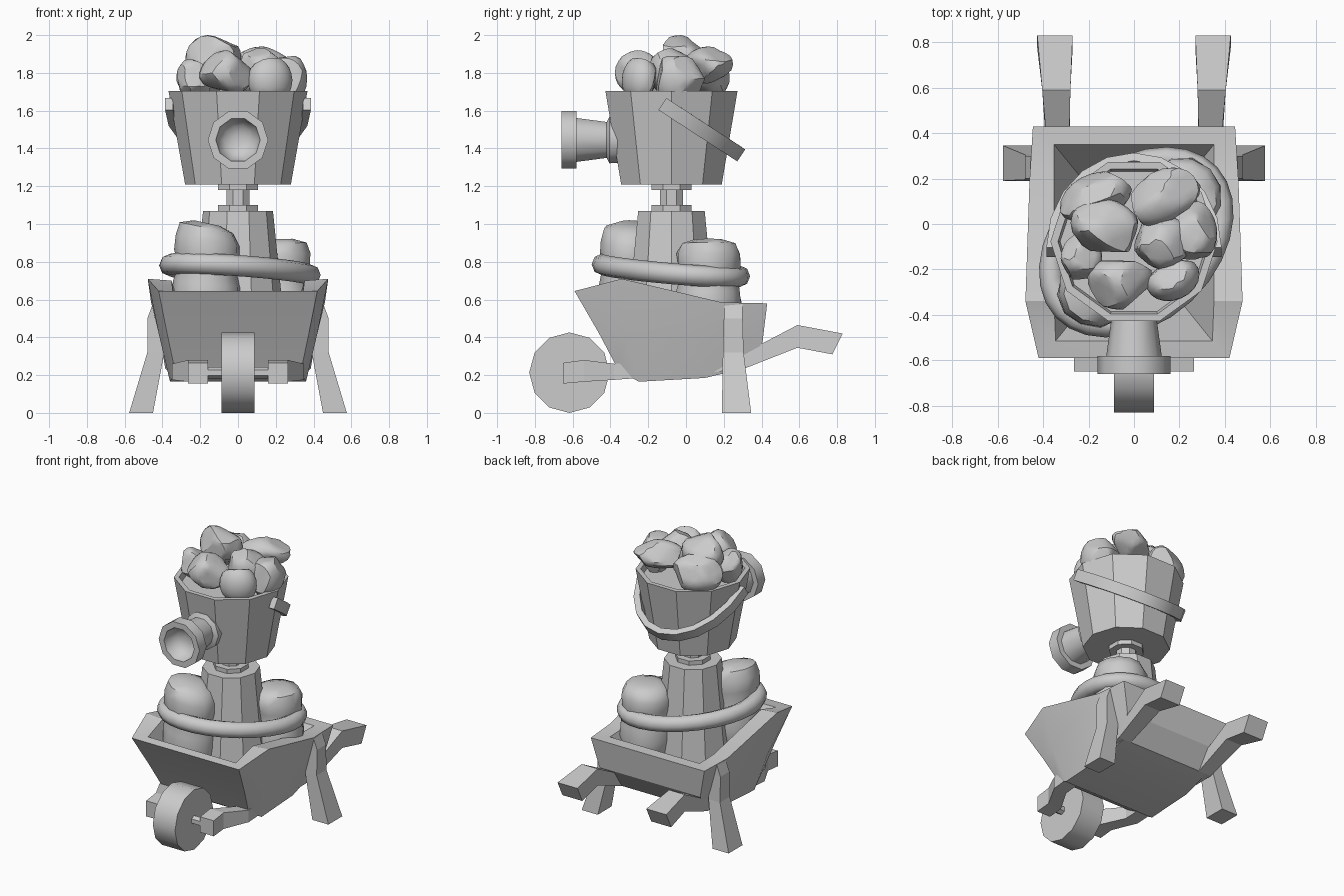
import bpy, bmesh, math, random
from mathutils import Matrix, Vector

if "Cube" in bpy.data.objects:
    bpy.data.objects.remove(bpy.data.objects["Cube"])

random.seed(7)
TAU = math.tau


def finish(name, bm, smooth=None):
    bmesh.ops.recalc_face_normals(bm, faces=bm.faces)
    me = bpy.data.meshes.new(name)
    bm.to_mesh(me)
    bm.free()
    ob = bpy.data.objects.new(name, me)
    bpy.context.collection.objects.link(ob)
    if smooth:
        bpy.ops.object.select_all(action='DESELECT')
        ob.select_set(True)
        bpy.context.view_layer.objects.active = ob
        bpy.ops.object.shade_smooth_by_angle(angle=math.radians(smooth))
    return ob


def loft(name, rings, closed=False, caps="ngon", smooth=None):
    """Skin a list of equal-length point rings."""
    bm = bmesh.new()
    vs = [[bm.verts.new(p) for p in r] for r in rings]
    n = len(vs[0])
    pairs = list(zip(vs, vs[1:])) + ([(vs[-1], vs[0])] if closed else [])
    for a, b in pairs:
        for i in range(n):
            j = (i + 1) % n
            bm.faces.new((a[i], a[j], b[j], b[i]))
    if not closed:
        for r in (vs[0], vs[-1]):
            if caps == "ngon":
                bm.faces.new(r)
            else:  # strip of quads between mirrored halves
                for i in range(n // 2 - 1):
                    bm.faces.new((r[i], r[i + 1], r[n - 2 - i], r[n - 1 - i]))
    return finish(name, bm, smooth)


def lathe(name, profile, n, matrix, smooth=None, phase=0.0):
    """Turn (radius, height) points around the local z axis."""
    rings = [[matrix @ Vector((r * math.cos(phase + TAU * i / n), r * math.sin(phase + TAU * i / n), z))
              for i in range(n)] for r, z in profile]
    return loft(name, rings, smooth=smooth)


# wheelbarrow tray: right half of each ring, front to back
tray = [
    [(.335, -.36, .23), (.36, -.25, .165), (.36, .1, .185), (.345, .31, .235)],
    [(.375, -.46, .42), (.42, -.32, .42), (.41, .15, .38), (.395, .405, .375)],
    [(.42, -.59, .645), (.478, -.34, .71), (.46, .19, .585), (.445, .43, .58)],
    [(.345, -.515, .645), (.352, -.34, .70), (.352, .19, .585), (.352, .35, .58)],
    [(.22, -.36, .34), (.24, -.3, .34), (.24, .15, .34), (.23, .2, .34)],
]
loft("tray", [h + [(-x, y, z) for x, y, z in reversed(h)] for h in tray], caps="strip", smooth=25)

# side rails with handles: x, half width, top y z, bottom y z
rail = [
    (.212, .053, -.65, .265, -.65, .155),
    (.212, .053, -.54, .28, -.54, .165),
    (.30, .05, -.38, .26, -.38, .175),
    (.315, .045, .1, .28, .1, .21),
    (.335, .05, .37, .35, .31, .235),
    (.342, .062, .59, .465, .59, .345),
    (.348, .078, .83, .42, .775, .31),
]
# legs: height, x, half width, y range
leg = [
    (.58, .42, .03, .2, .30),
    (.5, .44, .04, .2, .30),
    (.32, .435, .045, .195, .305),
    (0, .513, .063, .19, .345),
]
for s, side in ((1, "right"), (-1, "left")):
    loft("rail_" + side, [[(s * (x - w), yt, zt), (s * (x + w), yt, zt), (s * (x + w), yb, zb), (s * (x - w), yb, zb)]
                          for x, w, yt, zt, yb, zb in rail])
    loft("leg_" + side, [[(s * (x - w), a, z), (s * (x + w), a, z), (s * (x + w), b, z), (s * (x - w), b, z)]
                         for z, x, w, a, b in leg])

# wheel and axle
hub = Matrix.Translation((0, -.617, .213)) @ Matrix.Rotation(math.pi / 2, 4, 'Y')
lathe("wheel", [(.213, -.087), (.213, .087)], 12, hub, smooth=35)
lathe("axle", [(.03, -.18), (.03, .18)], 6, hub)

# torso, neck and bucket share one axis
axis = Matrix.Translation((0, -.077, 0))
lathe("torso", [(.26, .33), (.185, 1.07)], 10, axis)
lathe("neck", [(.115, 1.06), (.115, 1.10), (.067, 1.10), (.067, 1.18), (.115, 1.18), (.115, 1.215)],
      8, axis, phase=math.pi / 8)
lathe("bucket_head", [(.28, 1.21), (.368, 1.705), (.335, 1.705), (.325, 1.66)], 10, axis)

# snout with a hollow bowl
lathe("snout", [(.125, .33), (.13, .405), (.10, .42), (.122, .58), (.16, .58), (.16, .66),
                (.118, .66), (.105, .61), (.075, .575), (.03, .56)],
      10, Matrix.Translation((0, 0, 1.445)) @ Matrix.Rotation(math.pi / 2, 4, 'X'), smooth=40)

# bucket handle hanging behind
across = Vector((0, .27, .40)).normalized()
rings = []
for i in range(11):
    c, s = math.cos(math.pi * i / 10), math.sin(math.pi * i / 10)
    mid = Vector((.365 * c, -.125 + .40 * s, 1.635 - .26 * s))
    out = Vector((c, .83 * s, -.56 * s)).normalized()
    rings.append([mid + a * .038 * across + b * .021 * out for a, b in ((1, 1), (1, -1), (-1, -1), (-1, 1))])
loft("bucket_handle", rings, smooth=25)


# sacks tied to the torso
def sack(name, cx, cy, rx, ry, z0, z1, slope, turn):
    prof = [(.6, 0), (.95, .1), (1.05, .35), (1.0, .5), (.9, .62), (.97, .74), (.98, .86), (.82, .96), (.4, 1)]
    rings = []
    for r, f in prof:
        ring = []
        for i in range(12):
            t = turn + TAU * i / 12
            k = r * (1 + random.uniform(-.04, .04))
            x, y = k * rx * math.cos(t), k * ry * math.sin(t)
            ring.append((cx + x, cy + y, z0 + (z1 - z0) * f + slope * x * f))
        rings.append(ring)
    loft(name, rings, smooth=50)


sack("front_sack", -.165, -.295, .175, .165, .36, 1.005, -.22, .1)
sack("back_sack", .22, .12, .175, .175, .36, .92, .03, .3)

# rope ring around torso and sacks, long axis on the diagonal
rope = []
for i in range(28):
    t = TAU * i / 28
    u, v = .43 * math.cos(t), .30 * math.sin(t)
    d = math.radians(43)
    x, y = u * math.cos(d) - v * math.sin(d), u * math.sin(d) + v * math.cos(d)
    out = Vector((x, y, 0)).normalized()
    mid = Vector((.01 + x, -.08 + y, .755 - .05 * x - .07 * y))
    rope.append([mid + .056 * (math.cos(a) * out + math.sin(a) * Vector((0, 0, 1)))
                 for a in (TAU * k / 8 for k in range(8))])
loft("rope_ring", rope, closed=True, smooth=60)


# stones heaped in the bucket: centre, half sizes, turn
stones = [
    (-.12, -.02, 1.88, .155, .12, .135, -.4),
    (-.06, -.255, 1.80, .14, .115, .12, .1),
    (-.24, -.15, 1.76, .095, .10, .115, .2),
    (.17, -.24, 1.76, .115, .09, .12, .4),
    (.12, -.08, 1.81, .13, .11, .12, .3),
    (.13, .12, 1.84, .165, .11, .10, .5),
    (-.17, .12, 1.79, .16, .10, .12, .4),
    (.26, -.03, 1.77, .10, .14, .12, .1),
]
for n, (x, y, z, a, b, c, turn) in enumerate(stones, 1):
    bm = bmesh.new()
    bmesh.ops.create_icosphere(bm, subdivisions=3, radius=1)
    for _ in range(9):  # chip flat facets
        d = Vector([random.gauss(0, 1) for _ in range(3)]).normalized()
        for v in bm.verts:
            over = v.co.dot(d) - .76
            if over > 0:
                v.co -= d * over
    top = max(v.co.z for v in bm.verts)
    bmesh.ops.transform(bm, verts=bm.verts, matrix=Matrix.Translation((x, y, z)) @ Matrix.Rotation(turn, 4, 'Z')
                        @ Matrix.Diagonal((a * 1.06, b * 1.06, c * (.12 / c if n == 1 else 1) / top, 1)))
    finish("stone_%d" % n, bm, smooth=30)
